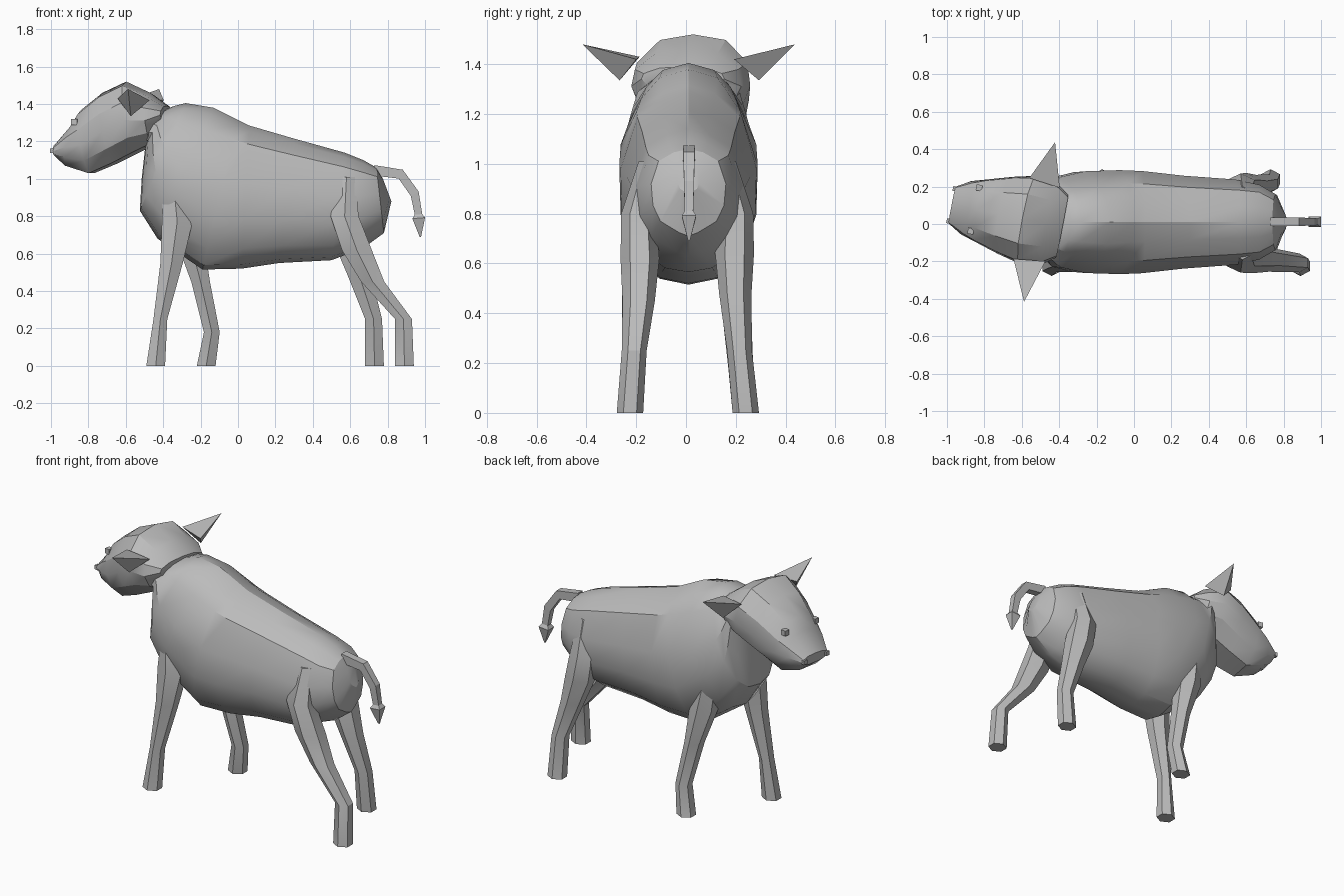
import bpy
import bmesh
import math
from mathutils import Matrix, Vector

default_cube = bpy.data.objects.get("Cube")
if default_cube:
    bpy.data.objects.remove(default_cube, do_unlink=True)

# Single flat colour
grey = bpy.data.materials.new("hide_grey")
grey.use_nodes = True
grey.diffuse_color = (0.5, 0.5, 0.5, 1)
grey.node_tree.nodes["Principled BSDF"].inputs["Base Color"].default_value = grey.diffuse_color


def finish(name, bm, transform=None, smooth=True):
    """Turn a bmesh into a named, coloured and shaded object."""
    if transform:
        bm.transform(transform)
    bmesh.ops.recalc_face_normals(bm, faces=bm.faces[:])
    mesh = bpy.data.meshes.new(name)
    bm.to_mesh(mesh)
    bm.free()
    mesh.materials.append(grey)
    obj = bpy.data.objects.new(name, mesh)
    bpy.context.collection.objects.link(obj)
    if smooth:
        bpy.ops.object.select_all(action="DESELECT")
        obj.select_set(True)
        bpy.context.view_layer.objects.active = obj
        bpy.ops.object.shade_smooth_by_angle(angle=math.radians(30))
    return obj


def skin(rings):
    """Bridge closed rings of points and cap both ends."""
    bm = bmesh.new()
    loops = [[bm.verts.new(point) for point in ring] for ring in rings]
    for first, second in zip(loops, loops[1:]):
        count = len(first)
        for i in range(count):
            j = (i + 1) % count
            bm.faces.new((first[i], first[j], second[j], second[i]))
    bm.faces.new(loops[0])
    bm.faces.new(reversed(loops[-1]))
    return bm


def trunk_rings(sections, outline):
    """Rings between top and bottom points, widened by the half outline."""
    rings = []
    for top_x, top_z, low_x, low_z, width in sections:
        top, low = Vector((top_x, 0, top_z)), Vector((low_x, 0, low_z))
        half = [top.lerp(low, t) + Vector((0, w * width, 0)) for t, w in outline]
        rings.append(half + [Vector((p.x, -p.y, p.z)) for p in half[-2:0:-1]])
    return rings


# Body with neck: top x, top z, bottom x, bottom z, half width
shoulder_outline = [(0, 0), (.05, .43), (.17, .7), (.43, 1), (.65, .98),
                    (.86, .76), (.97, .42), (1, 0)]
shoulder_sections = [
    (-.47, 1.37, -.57, 1.2, .16),
    (-.39, 1.37, -.495, 1.18, .205),
    (-.34, 1.39, -.515, 1.0, .225),
    (-.28, 1.405, -.525, .83, .243),
    (-.13, 1.38, -.43, .68, .272),
]
back_outline = [(0, 0), (.04, .38), (.13, .75), (.4, 1), (.65, .98),
                (.86, .77), (.97, .42), (1, 0)]
back_sections = [
    (0, 1.315, -.19, .515, .278),
    (.06, 1.285, .02, .52, .273),
    (.3, 1.215, .22, .55, .248),
    (.57, 1.14, .5, .565, .228),
]
rump_outline = [(0, 0), (.04, .4), (.14, .8), (.4, 1), (.65, .95),
                (.83, .75), (.96, .25), (1, 0)]
rump_sections = [
    (.67, 1.1, .67, .63, .2),
    (.74, 1.06, .78, .71, .15),
    (.775, 1.0, .82, .88, .045),
]
body = (trunk_rings(shoulder_sections, shoulder_outline)
        + trunk_rings(back_sections, back_outline)
        + trunk_rings(rump_sections, rump_outline))
finish("body", skin(body), Matrix.Translation((0, .01, 0)))

# Head, turned slightly to one side around the neck
pivot = Vector((-.45, 0, 0))
turn = (Matrix.Translation(pivot) @ Matrix.Rotation(math.radians(-11), 4, "Z")
        @ Matrix.Translation(-pivot))
head_outline = [(0, 0), (.06, .56), (.3, .94), (.55, 1), (.8, .86), (1, .46), (1, 0)]
head_sections = [
    (-.985, 1.18, -.98, 1.12, .1),
    (-.89, 1.29, -.92, 1.07, .145),
    (-.85, 1.365, -.79, 1.03, .172),
    (-.73, 1.46, -.66, 1.085, .21),
    (-.6, 1.52, -.54, 1.145, .24),
    (-.47, 1.46, -.445, 1.19, .225),
    (-.38, 1.39, -.385, 1.3, .17),
]
finish("head", skin(trunk_rings(head_sections, head_outline)), turn)

# Ears, eyes and nostrils, mirrored inside the turned head
ear_points = [(-.605, .22, 1.43), (-.52, .285, 1.335), (-.435, .2, 1.42), (-.506, .435, 1.48)]
for side, label in ((1, "left"), (-1, "right")):
    flip = Matrix.Scale(side, 4, (0, 1, 0))
    bm = bmesh.new()
    verts = [bm.verts.new(flip @ Vector(p)) for p in ear_points]
    for skipped in verts:
        bm.faces.new([v for v in verts if v is not skipped])
    finish(label + "_ear", bm, turn, smooth=False)
    for part, spot, size in (("eye", (-.858, .118, 1.305), .032),
                             ("nostril", (-.982, .088, 1.15), .026)):
        bm = bmesh.new()
        bmesh.ops.create_cube(bm, size=size)
        finish(label + "_" + part, bm, turn @ flip @ Matrix.Translation(spot), smooth=False)


def leg(name, side, stations):
    """Six-sided leg through stations of x, y, z, x radius and y radius."""
    rings = []
    for x, y, z, rx, ry in stations:
        angles = [math.radians(30 + 60 * k) for k in range(6)]
        rings.append([Vector((x + rx * math.cos(a) / math.cos(math.pi / 6),
                              side * (y + ry * math.sin(a)), z)) for a in angles])
    return finish(name, skin(rings))


# Legs, each in its own walking pose
leg("right_front_leg", -1, [
    (-.44, .225, 0, .05, .053), (-.415, .21, .25, .037, .047),
    (-.355, .195, .55, .06, .062), (-.325, .182, .77, .082, .075),
    (-.34, .165, .92, .06, .07)])
leg("left_front_leg", 1, [
    (-.17, .24, 0, .05, .053), (-.14, .22, .18, .042, .05),
    (-.2, .2, .45, .05, .06), (-.26, .19, .68, .075, .075),
    (-.3, .175, .9, .055, .07)])
leg("right_hind_leg", -1, [
    (.89, .225, 0, .05, .053), (.885, .208, .25, .045, .05),
    (.72, .19, .45, .062, .065), (.635, .185, .62, .08, .078),
    (.57, .19, .8, .075, .07), (.58, .145, 1.01, .045, .045)])
leg("left_hind_leg", 1, [
    (.73, .24, 0, .05, .053), (.725, .215, .25, .045, .05),
    (.65, .198, .48, .062, .065), (.6, .195, .64, .08, .078),
    (.57, .2, .8, .075, .07), (.58, .155, 1.01, .045, .045)])

# Tail with a pointed tuft: x, z, radius and bend angle of each square ring
tail_path = [(.73, 1.045, .028, 90), (.87, 1.025, .026, 65), (.945, .92, .024, 30),
             (.965, .81, .02, 5), (.966, .79, .034, 5), (.975, .69, .004, 0)]
tail_rings = []
for x, z, r, bend in tail_path:
    across = Vector((math.cos(math.radians(bend)), 0, math.sin(math.radians(bend)))) * r
    wide = Vector((0, r * .85, 0))
    centre = Vector((x, .012, z))
    tail_rings.append([centre + across + wide, centre + across - wide,
                       centre - across - wide, centre - across + wide])
finish("tail", skin(tail_rings), smooth=False)
